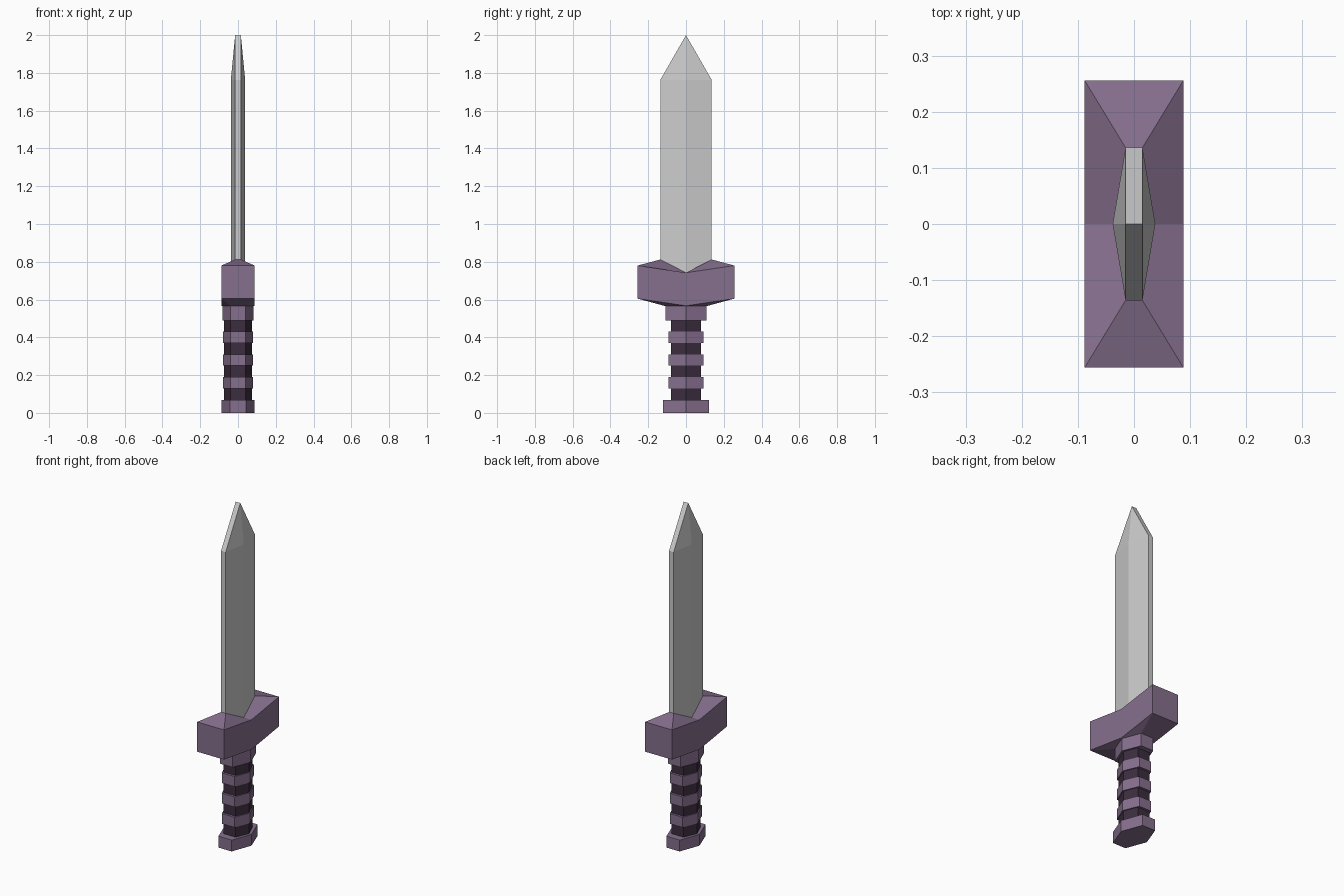
import bpy, bmesh

if "Cube" in bpy.data.objects:
    bpy.data.objects.remove(bpy.data.objects["Cube"])


def material(name, rgb):
    m = bpy.data.materials.new(name)
    m.diffuse_color = (*rgb, 1)
    m.use_nodes = True
    m.node_tree.nodes["Principled BSDF"].inputs["Base Color"].default_value = m.diffuse_color
    return m


purple = material("purple", (0.24, 0.16, 0.27))
dark = material("dark_purple", (0.045, 0.027, 0.05))


def hex_ring(mid_x, end_x, end_y, mid_z, end_z=None):
    """Six-sided section: wide at y=0 (mid), flat at both y ends."""
    ez = mid_z if end_z is None else end_z
    return [(end_x, end_y, ez), (-end_x, end_y, ez), (-mid_x, 0, mid_z),
            (-end_x, -end_y, ez), (end_x, -end_y, ez), (mid_x, 0, mid_z)]


def loft(name, rings, mats=(), bands=None, cap_bottom=False):
    """Skin consecutive rings; bands gives a material index per span."""
    bm = bmesh.new()
    loops = [[bm.verts.new(p) for p in r] for r in rings]
    for s, (a, b) in enumerate(zip(loops, loops[1:])):
        for i in range(6):
            j = (i + 1) % 6
            f = bm.faces.new((a[i], a[j], b[j], b[i]))
            f.material_index = bands[s] if bands else 0
    if cap_bottom:
        bm.faces.new(loops[0][::-1])
    bmesh.ops.remove_doubles(bm, verts=bm.verts[:], dist=1e-5)
    bmesh.ops.recalc_face_normals(bm, faces=bm.faces[:])
    me = bpy.data.meshes.new(name)
    bm.to_mesh(me)
    bm.free()
    for m in mats:
        me.materials.append(m)
    ob = bpy.data.objects.new(name, me)
    bpy.context.collection.objects.link(ob)
    return ob


# Blade: V-shaped foot in the guard, straight body, chisel-like tip
foot = hex_ring(0.038, 0.015, 0.136, 0.742, 0.812)
loft("blade", [foot,
               hex_ring(0.038, 0.015, 0.136, 1.763),
               hex_ring(0.015, 0.015, 0.0, 2.0)])

# Guard: bent block whose top rises to meet the blade foot
loft("guard", [hex_ring(0.083, 0.041, 0.108, 0.565),
               hex_ring(0.088, 0.088, 0.256, 0.567, 0.605),
               hex_ring(0.088, 0.088, 0.256, 0.742, 0.78),
               foot], [purple])

# Handle: pommel, dark grip with three raised rings, collar
pommel, grip = (0.088, 0.043, 0.121), (0.073, 0.040, 0.079)
band, collar = (0.079, 0.041, 0.092), (0.083, 0.041, 0.108)
segments = [(pommel, 0.0, 0.067, 0)]
for z in (0.13, 0.25, 0.37):
    segments += [(grip, segments[-1][2], z, 1), (band, z, z + 0.06, 0)]
segments += [(grip, 0.43, 0.49, 1), (collar, 0.49, 0.565, 0)]

rings, bands = [], []
for size, z0, z1, mat in segments:
    if rings:
        bands.append(0)  # step between segments
    rings += [hex_ring(*size, z0), hex_ring(*size, z1)]
    bands.append(mat)
loft("handle", rings, [purple, dark], bands, cap_bottom=True)
